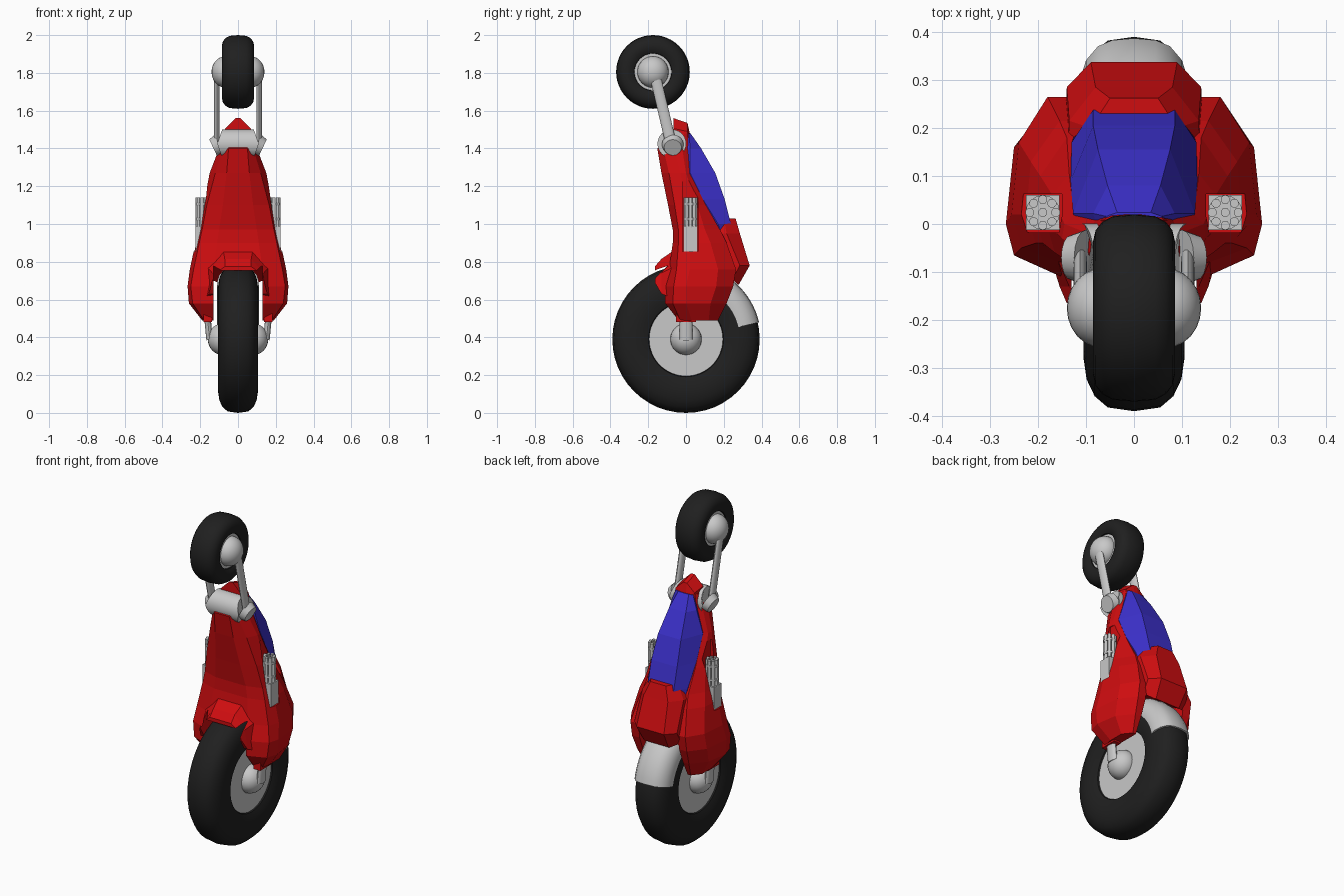
import bpy, bmesh, math
from mathutils import Vector, Matrix

cube = bpy.data.objects.get("Cube")
if cube:
    bpy.data.objects.remove(cube, do_unlink=True)


def material(name, rgb):
    m = bpy.data.materials.new(name)
    m.use_nodes = True
    m.diffuse_color = (*rgb, 1)
    node = next(n for n in m.node_tree.nodes if n.type == 'BSDF_PRINCIPLED')
    node.inputs["Base Color"].default_value = (*rgb, 1)
    node.inputs["Roughness"].default_value = 0.6
    return m


RED = material("red paint", (0.62, 0.004, 0.005))
BLUE = material("blue glass", (0.045, 0.03, 0.6))
GREY = material("light grey metal", (0.58, 0.58, 0.58))
BLACK = material("black rubber", (0.014, 0.014, 0.014))


def finish(bm, name, mat, smooth=None):
    bmesh.ops.recalc_face_normals(bm, faces=bm.faces)
    mesh = bpy.data.meshes.new(name)
    bm.to_mesh(mesh)
    bm.free()
    mesh.materials.append(mat)
    ob = bpy.data.objects.new(name, mesh)
    bpy.context.collection.objects.link(ob)
    if smooth:
        activate(ob)
        bpy.ops.object.shade_smooth_by_angle(angle=math.radians(smooth))
    return ob


def activate(ob):
    bpy.ops.object.select_all(action='DESELECT')
    ob.select_set(True)
    bpy.context.view_layer.objects.active = ob


def loft(name, mat, sections, axis='z', smooth=None):
    """Symmetric solid through half outlines (x, other) at each station."""
    bm = bmesh.new()
    rings = []
    for station, half in sections:
        outline = half + [(-x, v) for x, v in reversed(half)]
        rings.append([bm.verts.new((x, v, station) if axis == 'z' else (x, station, v))
                      for x, v in outline])
    n = len(rings[0])
    for a, b in zip(rings, rings[1:]):
        for i in range(n):
            j = (i + 1) % n
            bm.faces.new((a[i], a[j], b[j], b[i]))
    bm.faces.new(rings[0])
    bm.faces.new(rings[-1])
    return finish(bm, name, mat, smooth)


def lathe(name, mat, profile, y, z, start=0, sweep=360, steps=48, smooth=40):
    """Turn (x, radius) points about a sideways axle."""
    bm = bmesh.new()
    closed = sweep == 360
    rows = []
    for k in range(steps if closed else steps + 1):
        a = math.radians(start + sweep * k / steps)
        rows.append([bm.verts.new((x, y + r * math.cos(a), z + r * math.sin(a)))
                     for x, r in profile])
    pairs = list(zip(rows, rows[1:])) + ([(rows[-1], rows[0])] if closed else [])
    n = len(profile)
    for a, b in pairs:
        for i in range(n):
            j = (i + 1) % n
            bm.faces.new((a[i], a[j], b[j], b[i]))
    if not closed:
        bm.faces.new(rows[0])
        bm.faces.new(rows[-1])
    return finish(bm, name, mat, smooth)


def rod(name, mat, start, end, radius, flat=1.0, sides=16, taper=1.0):
    a, b = Vector(start), Vector(end)
    bm = bmesh.new()
    bmesh.ops.create_cone(bm, cap_ends=True, segments=sides, radius1=radius,
                          radius2=radius * taper, depth=(b - a).length)
    turn = (b - a).to_track_quat('Z', 'Y').to_matrix().to_4x4()
    bm.transform(Matrix.Translation((a + b) / 2) @ turn)
    mid = (a.x + b.x) / 2
    for v in bm.verts:
        v.co.x = mid + (v.co.x - mid) * flat
    return finish(bm, name, mat, 40)


def ball(name, mat, centre, size):
    bm = bmesh.new()
    bmesh.ops.create_uvsphere(bm, u_segments=24, v_segments=16, radius=1)
    bm.transform(Matrix.Translation(centre) @ Matrix.Diagonal((*size, 1)))
    return finish(bm, name, mat, 60)


def box(name, mat, low, high):
    lo, hi = Vector(low), Vector(high)
    bm = bmesh.new()
    bmesh.ops.create_cube(bm, size=1)
    bm.transform(Matrix.Translation((lo + hi) / 2) @ Matrix.Diagonal((*(hi - lo), 1)))
    return finish(bm, name, mat)


def cut(ob, cutters):
    activate(ob)
    for c in cutters:
        mod = ob.modifiers.new("cut", 'BOOLEAN')
        mod.operation, mod.solver, mod.object = 'DIFFERENCE', 'EXACT', c
        bpy.ops.object.modifier_apply(modifier=mod.name)


def both(half):
    return half + [(-x, r) for x, r in reversed(half) if x > 0]


def wheel(name, y, z, radius, width, dome_x):
    # rounded tyre, dished disc and domed hub caps
    tyre = [(0.6, 0.49), (0.85, 0.51), (0.97, 0.6), (1, 0.72), (0.94, 0.83),
            (0.78, 0.92), (0.52, 0.98), (0, 1)]
    lathe(name + "_tyre", BLACK, both([(x * width, r * radius) for x, r in tyre]), y, z)
    w = width * 0.78
    rod(name + "_disc", GREY, (-w, y, z), (w, y, z), radius * 0.5, sides=48)
    for s, side in ((1, "left"), (-1, "right")):
        ball(f"{name}_hub_{side}", GREY, (s * w, y, z), (dome_x - w, 0.083, 0.083))


wheel("rear_wheel", 0, 0.39, 0.39, 0.105, 0.16)
wheel("front_wheel", -0.175, 1.805, 0.195, 0.085, 0.14)

# Main body shell
body = loft("body_shell", RED, [
    (0.49, [(.14, -.04), (.18, -.03), (.19, .03), (.19, .12), (.15, .17)]),
    (0.58, [(.14, -.11), (.24, -.07), (.26, .0), (.24, .13), (.17, .215)]),
    (0.67, [(.14, -.115), (.25, -.065), (.267, .0), (.25, .16), (.18, .25)]),
    (0.76, [(.13, -.09), (.235, -.05), (.255, .02), (.24, .17), (.18, .265)]),
    (0.90, [(.11, -.07), (.205, -.04), (.225, .02), (.215, .13), (.155, .215)]),
    (0.97, [(.10, -.07), (.19, -.04), (.208, .02), (.195, .10), (.14, .18)]),
    (1.10, [(.08, -.095), (.165, -.06), (.182, .0), (.17, .06), (.135, .105)]),
    (1.27, [(.06, -.13), (.12, -.09), (.15, -.03), (.145, .0), (.125, .02)]),
    (1.40, [(.05, -.152), (.08, -.12), (.10, -.06), (.095, -.02), (.08, .01)]),
    (1.48, [(.03, -.09), (.05, -.08), (.07, -.05), (.07, -.01), (.06, .012)]),
])
# Rear cowl above the mudguard
cowl = loft("rear_cowl", RED, [
    (0.68, [(.14, .10), (.14, .23), (.08, .28)]),
    (0.78, [(.148, .10), (.14, .285), (.09, .337)]),
    (0.95, [(.14, .08), (.135, .215), (.08, .285)]),
    (1.03, [(.09, .10), (.09, .20), (.05, .262)]),
])
# Front lip over the rear wheel
lip = loft("front_lip", RED, [
    (-.165, [(.14, .69), (.115, .74), (.07, .775)]),
    (-.13, [(.155, .63), (.135, .74), (.07, .815)]),
    (-.05, [(.18, .60), (.17, .78), (.08, .87)]),
], axis='y')

# Wheel arch and gun bays are cut out of the shell
arch = rod("arch_cutter", RED, (-.13, 0, .39), (.13, 0, .39), 0.40, sides=48)
bays = [box("bay_cutter", RED, (min(s * .15, s * .3), -.018, .855),
            (max(s * .15, s * .3), .063, 1.23)) for s in (1, -1)]
cut(body, [arch] + bays)
cut(cowl, [arch])
cut(lip, [arch])
for helper in [arch] + bays:
    bpy.data.objects.remove(helper, do_unlink=True)

# Canopy
loft("canopy", BLUE, [
    (0.94, [(.115, .12), (.122, .19), (.085, .228)]),
    (1.00, [(.115, .10), (.130, .17), (.085, .238)]),
    (1.13, [(.115, .03), (.132, .09), (.085, .205)]),
    (1.27, [(.11, -.02), (.127, .022), (.075, .155)]),
    (1.40, [(.07, -.03), (.085, .022), (.055, .08)]),
    (1.48, [(.05, -.03), (.058, .016), (.035, .024)]),
])

# Nose crest and slanted grey collar
loft("nose_crest", RED, [
    (-.065, [(.07, 1.44), (.068, 1.505), (.012, 1.56)]),
    (.008, [(.075, 1.42), (.062, 1.49), (.012, 1.535)]),
    (.020, [(.065, 1.42), (.055, 1.465), (.012, 1.48)]),
], axis='y')
collar = rod("fork_collar", GREY, (-.11, -.075, 1.425), (.11, -.075, 1.425), 0.076, sides=24)
for v in collar.data.vertices:
    v.co.x -= math.copysign((v.co.z - 1.425) * 0.35, v.co.x)

# Rear mudguard wrapped around the tyre
guard = [(.108, .285), (.112, .31), (.10, .35), (.075, .38), (.045, .393), (0, .397)]
lathe("mudguard", GREY, both(guard), 0, 0.39, start=13, sweep=62, steps=14)

for s, side in ((1, "left"), (-1, "right")):
    # Fork leg with its lower boss
    rod(f"fork_leg_{side}", GREY, (s * .112, -.165, 1.79), (s * .112, -.078, 1.42), 0.029, flat=0.5)
    rod(f"fork_boss_{side}", GREY, (s * .10, -.07, 1.42), (s * .132, -.07, 1.405), 0.058, taper=0.8)
    # Axle strut and its bracket
    rod(f"axle_strut_{side}", GREY, (s * .168, 0, .51), (s * .145, 0, .39), 0.034, flat=0.5)
    box(f"strut_bracket_{side}", RED, (s * .16 - .023, -.052, .48), (s * .16 + .023, .052, .56))
    # Rotary gun: housing, ring of barrels, clamps
    gx, gy = s * .19, .024
    box(f"gun_housing_{side}", GREY, (gx - .035, gy - .036, .85), (gx + .035, gy + .036, .99))
    spots = [(0, 0)] + [(.027 * math.cos(k * math.tau / 8), .027 * math.sin(k * math.tau / 8))
                        for k in range(8)]
    for i, (dx, dy) in enumerate(spots):
        rod(f"gun_barrel_{side}_{i}", GREY, (gx + dx, gy + dy, .98), (gx + dx, gy + dy, 1.14),
            .0095, sides=10)
    for z in (1.02, 1.10):
        rod(f"gun_clamp_{side}", GREY, (gx, gy, z), (gx, gy, z + .012), .036)
